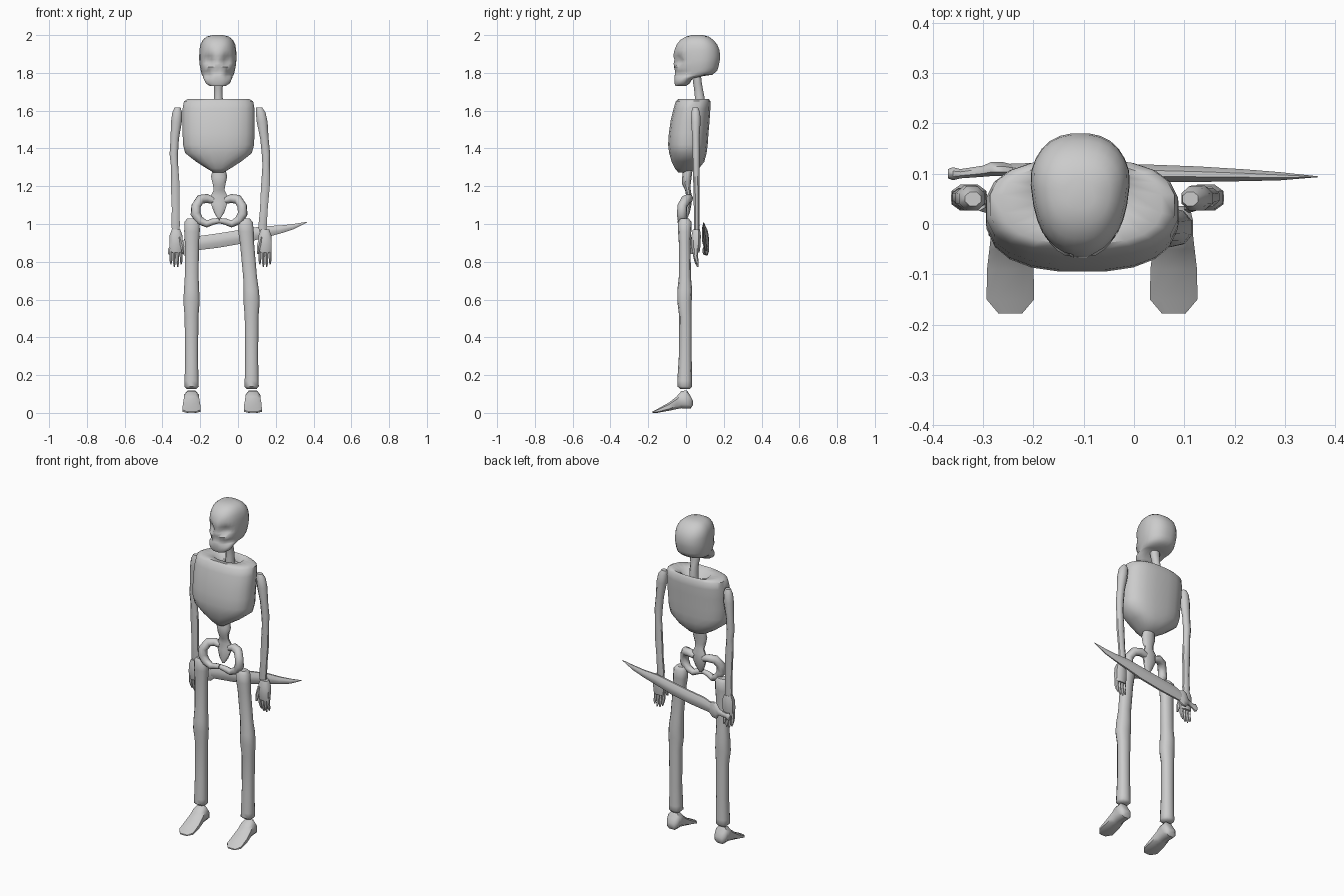
import bpy, bmesh, math
from mathutils import Vector

bone = bpy.data.materials.new("bone_grey")
bone.diffuse_color = (0.6, 0.6, 0.6, 1)
AXES = {"x": ((0, 1, 0), (0, 0, 1)), "y": ((1, 0, 0), (0, 0, 1)), "z": ((1, 0, 0), (0, 1, 0))}


def loft(name, rings, axis="z", n=10, power=2.0, tweak=None, angle=50):
    """Skin rings of (x, y, z, radius_u, radius_v) that lie across the axis."""
    u, v = (Vector(a) for a in AXES[axis])
    bm = bmesh.new()
    loops = []
    for x, y, z, ru, rv in rings:
        loop = []
        for i in range(n):
            a = 2 * math.pi * (i + 0.5) / n
            c, s = math.cos(a), math.sin(a)
            c = math.copysign(abs(c) ** (2 / power), c)
            s = math.copysign(abs(s) ** (2 / power), s)
            p = Vector((x, y, z)) + u * ru * c + v * rv * s
            loop.append(bm.verts.new(tweak(p) if tweak else p))
        loops.append(loop)
    for a, b in zip(loops, loops[1:]):
        for i in range(n):
            j = (i + 1) % n
            bm.faces.new((a[i], a[j], b[j], b[i]))
    bm.faces.new(loops[0][::-1])
    bm.faces.new(loops[-1])
    bmesh.ops.recalc_face_normals(bm, faces=bm.faces)
    me = bpy.data.meshes.new(name)
    bm.to_mesh(me)
    bm.free()
    me.materials.append(bone)
    ob = bpy.data.objects.new(name, me)
    bpy.context.collection.objects.link(ob)
    bpy.ops.object.select_all(action="DESELECT")
    ob.select_set(True)
    bpy.context.view_layer.objects.active = ob
    bpy.ops.object.shade_smooth_by_angle(angle=math.radians(angle))
    return ob


def tube(name, points):
    """Bone bent along (x, y, z, radius) points."""
    cu = bpy.data.curves.new(name, "CURVE")
    cu.dimensions = "3D"
    cu.bevel_depth, cu.bevel_resolution, cu.use_fill_caps = 1, 2, True
    sp = cu.splines.new("POLY")
    sp.points.add(len(points) - 1)
    for p, (x, y, z, r) in zip(sp.points, points):
        p.co, p.radius = (x, y, z, 1), r
    cu.materials.append(bone)
    bpy.context.collection.objects.link(bpy.data.objects.new(name, cu))


def span(cx, rows):
    """Rows of (z, front y, back y, half width) to rings."""
    return [(cx, (a + b) / 2, z, w, (b - a) / 2) for z, a, b, w in rows]


# Skull with narrowed face, pressed eye sockets, nose and cheeks
HX = -0.107


def face(p):
    p = p.copy()
    if p.y < 0.1:
        p.x = HX + (p.x - HX) * (1 - 1.3 * (0.1 - p.y))
    if p.y < 0.03:
        for dx, z, r, depth in ((-0.045, 1.865, 0.035, 0.03), (0.045, 1.865, 0.035, 0.03),
                                (0, 1.815, 0.022, 0.02), (-0.06, 1.79, 0.03, 0.015), (0.06, 1.79, 0.03, 0.015)):
            d = math.hypot(p.x - HX - dx, p.z - z) / r
            p.y += depth * max(0, 1 - d * d)
    return p


loft("skull", span(HX, [
    (1.73, -0.055, 0.0, 0.05), (1.745, -0.062, 0.02, 0.075), (1.77, -0.062, 0.035, 0.088),
    (1.783, -0.062, 0.09, 0.088), (1.79, -0.06, 0.14, 0.09), (1.81, -0.064, 0.165, 0.094),
    (1.83, -0.068, 0.172, 0.098), (1.85, -0.066, 0.176, 0.101), (1.87, -0.066, 0.18, 0.102),
    (1.89, -0.068, 0.181, 0.102), (1.92, -0.062, 0.178, 0.101), (1.95, -0.05, 0.166, 0.096),
    (1.975, -0.03, 0.145, 0.083), (1.992, 0.0, 0.12, 0.062), (2.0, 0.03, 0.09, 0.03)]),
    n=28, power=2.4, tweak=face)

# Neck, ribcage with sunken collar, lower spine ending in the sacrum
loft("neck", span(-0.104, [(1.6, 0.04, 0.1, 0.028), (1.67, 0.045, 0.1, 0.025), (1.72, 0.04, 0.09, 0.024),
                           (1.75, 0.035, 0.085, 0.03), (1.8, 0.03, 0.08, 0.03)]), n=8)
loft("ribcage", span(-0.103, [
    (1.272, -0.04, 0.005, 0.025), (1.295, -0.06, 0.07, 0.065), (1.33, -0.077, 0.098, 0.12),
    (1.375, -0.09, 0.11, 0.178), (1.42, -0.096, 0.116, 0.19), (1.48, -0.092, 0.12, 0.192),
    (1.55, -0.082, 0.126, 0.193), (1.61, -0.067, 0.13, 0.192), (1.65, -0.055, 0.13, 0.185),
    (1.663, -0.04, 0.12, 0.16), (1.655, 0.0, 0.11, 0.09), (1.62, 0.03, 0.1, 0.06)]),
    n=20, power=2.5)
loft("lower_spine", span(-0.1, [
    (1.03, -0.005, 0.008, 0.008), (1.06, -0.01, 0.02, 0.028), (1.11, -0.005, 0.03, 0.046),
    (1.15, 0.0, 0.03, 0.046), (1.18, -0.005, 0.025, 0.03), (1.21, -0.02, 0.025, 0.035),
    (1.25, -0.02, 0.03, 0.045), (1.29, -0.015, 0.035, 0.036), (1.34, -0.01, 0.04, 0.03)]), n=10)

# Pelvis halves: wing, hip socket and pubic arch
for side, s in (("left", 1), ("right", -1)):
    tube(side + "_pelvis", [(-0.1 + s * x, y, z, r) for x, y, z, r in (
        (0.03, 0.015, 1.125, 0.018), (0.065, 0.015, 1.135, 0.024), (0.1, 0.0, 1.13, 0.026),
        (0.122, -0.02, 1.095, 0.026), (0.125, -0.022, 1.055, 0.027), (0.105, -0.02, 1.02, 0.024),
        (0.065, -0.022, 1.0, 0.019), (0.035, -0.028, 1.012, 0.017), (0.0, -0.03, 1.018, 0.014))])

# Legs and feet
LEG = [(1.028, -0.03, 0.015, 0.028), (1.01, -0.043, 0.03, 0.042), (0.96, -0.042, 0.028, 0.043),
       (0.9, -0.038, 0.024, 0.039), (0.72, -0.038, 0.026, 0.038), (0.65, -0.046, 0.033, 0.042),
       (0.59, -0.046, 0.03, 0.045), (0.51, -0.036, 0.03, 0.038), (0.3, -0.038, 0.03, 0.036),
       (0.17, -0.046, 0.032, 0.038), (0.14, -0.046, 0.032, 0.04), (0.127, -0.03, 0.02, 0.028)]
FOOT = [(0.036, 0.04, 0.065, 0.022), (0.025, 0.022, 0.09, 0.036), (0.005, 0.02, 0.122, 0.041),
        (-0.025, 0.022, 0.118, 0.041), (-0.05, 0.018, 0.088, 0.044), (-0.09, 0.01, 0.056, 0.049),
        (-0.15, 0.0, 0.022, 0.05), (-0.178, 0.0, 0.008, 0.025)]
for side, hip, ankle in (("right", -0.243, -0.246), ("left", 0.036, 0.072)):
    rings = []
    for z, a, b, w in LEG:
        t = min(1, (1.03 - z) / 0.4)
        rings.append((hip + (ankle - hip) * t, (a + b) / 2, z, w, (b - a) / 2))
    loft(side + "_leg", rings, n=10, power=2.4)
    foot_x = -0.246 if side == "right" else 0.079
    loft(side + "_foot", [(foot_x, y, (a + b) / 2, w, (b - a) / 2) for y, a, b, w in FOOT],
         axis="y", n=8, power=2.8)

# Arms: centre x differs per side
ARM_Z = [1.617, 1.59, 1.54, 1.45, 1.37, 1.31, 1.2, 1.08, 0.99, 0.96]
ARM_W = [0.017, 0.028, 0.031, 0.024, 0.024, 0.021, 0.025, 0.022, 0.024, 0.02]
ARM_D = [0.015, 0.026, 0.027, 0.02, 0.02, 0.019, 0.018, 0.016, 0.017, 0.015]
ARM_X = {"right": [-0.32, -0.322, -0.326, -0.335, -0.34, -0.336, -0.332, -0.33, -0.33, -0.33],
         "left": [0.112, 0.12, 0.128, 0.14, 0.148, 0.149, 0.145, 0.137, 0.13, 0.13]}
for side, xs in ARM_X.items():
    loft(side + "_arm", [(x, 0.05 + 0.008 * i / 9, z, w, d) for i, (x, z, w, d)
                         in enumerate(zip(xs, ARM_Z, ARM_W, ARM_D))], n=8)
    # Hand: palm, four fingers and a thumb
    hx, s = (-0.328, 1) if side == "right" else (0.143, -1)
    loft(side + "_palm", [(hx, 0.055, 0.97, 0.024, 0.02), (hx, 0.054, 0.94, 0.036, 0.026),
                          (hx, 0.052, 0.89, 0.037, 0.027), (hx, 0.053, 0.85, 0.033, 0.02)], n=8, power=2.6)
    for i in range(4):
        fx, tip = hx + (i - 1.5) * 0.018, 0.785 - 0.012 * (i in (1, 2))
        loft(f"{side}_finger_{i + 1}", [(fx, 0.052, 0.87, 0.01, 0.014), (fx * 1.01 - hx * 0.01, 0.05, 0.83, 0.009, 0.013),
                                        (fx, 0.057, tip + 0.02, 0.008, 0.01), (fx, 0.062, tip, 0.003, 0.004)], n=6)
    loft(side + "_thumb", [(hx + s * 0.02, 0.04, 0.93, 0.014, 0.014), (hx + s * 0.034, 0.034, 0.88, 0.011, 0.012),
                           (hx + s * 0.037, 0.03, 0.84, 0.005, 0.006)], n=6)

# Sword held behind the legs: pommel, grip, flared guard and curved blade
loft("sword_handle", [(-0.37, 0.1, 0.855, 0.01, 0.015), (-0.36, 0.1, 0.858, 0.014, 0.025),
                      (-0.345, 0.1, 0.862, 0.01, 0.016), (-0.3, 0.105, 0.873, 0.012, 0.018),
                      (-0.285, 0.109, 0.877, 0.015, 0.047), (-0.26, 0.109, 0.883, 0.015, 0.05),
                      (-0.24, 0.107, 0.887, 0.012, 0.036)], axis="x", n=8)
loft("sword_blade", [(-0.25, 0.107, 0.887, 0.014, 0.034), (-0.2, 0.106, 0.9, 0.017, 0.041),
                     (-0.1, 0.104, 0.913, 0.019, 0.042), (0.03, 0.101, 0.935, 0.019, 0.041),
                     (0.13, 0.099, 0.957, 0.017, 0.035), (0.22, 0.097, 0.97, 0.013, 0.024),
                     (0.29, 0.095, 0.985, 0.009, 0.016), (0.366, 0.094, 1.01, 0.001, 0.002)],
     axis="x", n=8, power=1.6)
